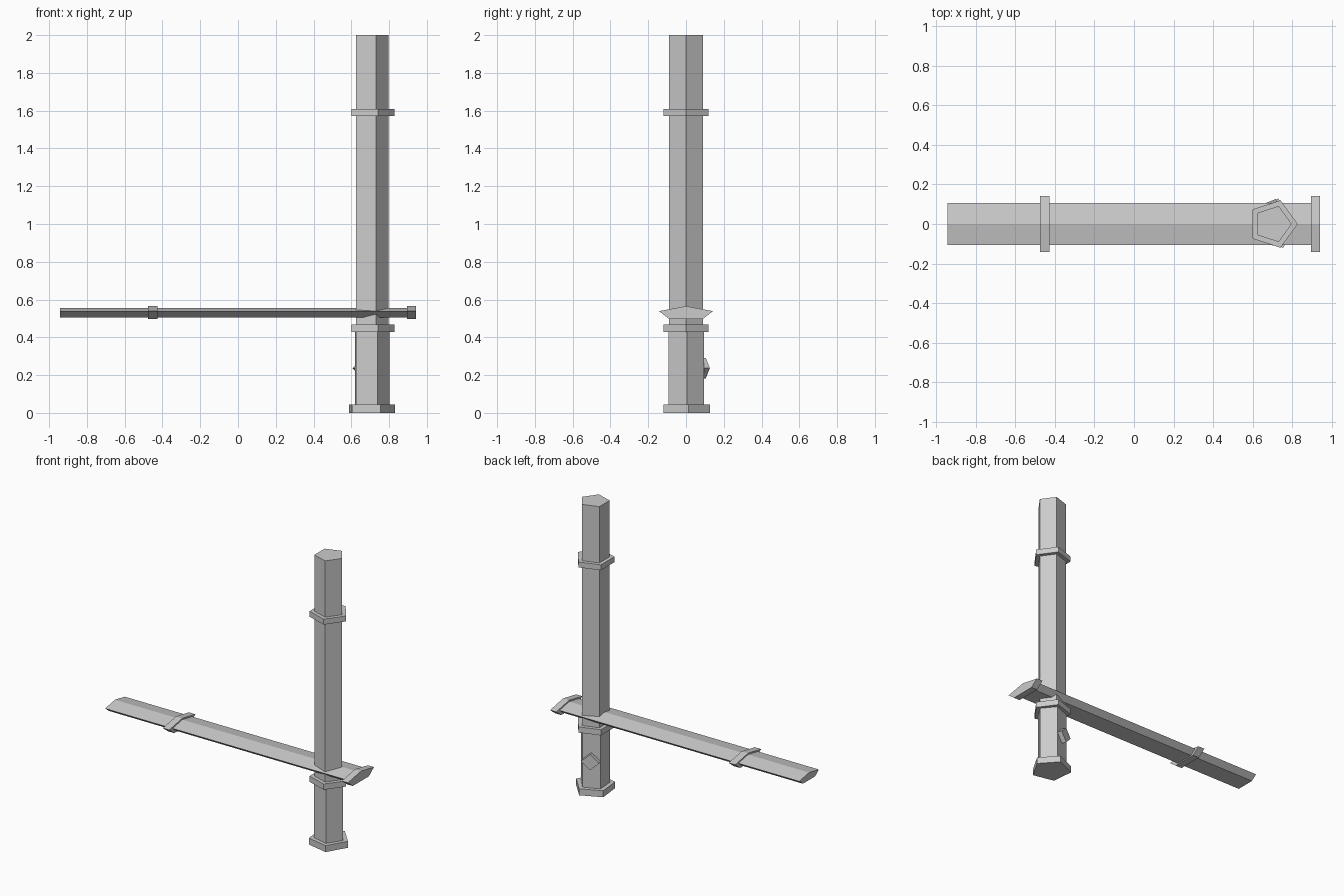
import bpy, bmesh
from math import sin, cos, radians, tau
from mathutils import Matrix, Vector

if "Cube" in bpy.data.objects:
    bpy.data.objects.remove(bpy.data.objects["Cube"])


def prism(name, sides, rx, ry, length, matrix, turn=0):
    """Flat-sided prism extruded from z=0 to z=length, then placed by matrix."""
    bm = bmesh.new()
    ring = []
    for i in range(sides):
        a = radians(turn) + tau * i / sides
        ring.append(bm.verts.new((rx * cos(a), ry * sin(a), 0)))
    face = bm.faces.new(ring)
    out = bmesh.ops.extrude_face_region(bm, geom=[face])
    top = [v for v in out["geom"] if isinstance(v, bmesh.types.BMVert)]
    bmesh.ops.translate(bm, verts=top, vec=(0, 0, length))
    bmesh.ops.transform(bm, matrix=matrix, verts=bm.verts)
    bmesh.ops.recalc_face_normals(bm, faces=bm.faces)
    mesh = bpy.data.meshes.new(name)
    bm.to_mesh(mesh)
    bm.free()
    obj = bpy.data.objects.new(name, mesh)
    bpy.context.collection.objects.link(obj)
    return obj


def axes(x, y, z, origin):
    """Frame with the given local axes and origin."""
    m = Matrix((x, y, z)).transposed().to_4x4()
    m.translation = Vector(origin)
    return m


POST_X = 0.702

# Upright pieces: name, radius, bottom, top, twist in degrees
for name, r, z0, z1, turn in (
    ("foot_cap", 0.131, 0.0, 0.045, 6),
    ("grip", 0.099, 0.04, 0.44, 3),
    ("lower_collar", 0.126, 0.428, 0.468, 0),
    ("shaft", 0.0957, 0.44, 2.0, 0),
    ("upper_collar", 0.126, 1.572, 1.61, 0),
):
    prism(name, 5, r, r, z1 - z0, Matrix.Translation((POST_X, 0, z0)), turn)

# Flattened pentagonal crossbar and its bands: name, radius, x start, x end
for name, r, x0, x1 in (
    ("crossbar", 0.113, -0.943, 0.93),
    ("left_band", 0.15, -0.476, -0.427),
    ("right_band", 0.15, 0.895, 0.942),
):
    m = axes((0, 1, 0), (0, 0, 1), (1, 0, 0), (x0, 0, 0.527))
    prism(name, 5, r, r * 0.254, x1 - x0, m, 90)

# Diamond stud on the rear face of the grip
a = radians(111)
normal = Vector((cos(a), sin(a), 0))
tangent = Vector((sin(a), -cos(a), 0))
origin = Vector((POST_X, 0, 0.237)) + normal * 0.07
prism("diamond_stud", 4, 0.06, 0.054, 0.042,
      axes(tangent, (0, 0, 1), normal, origin))
